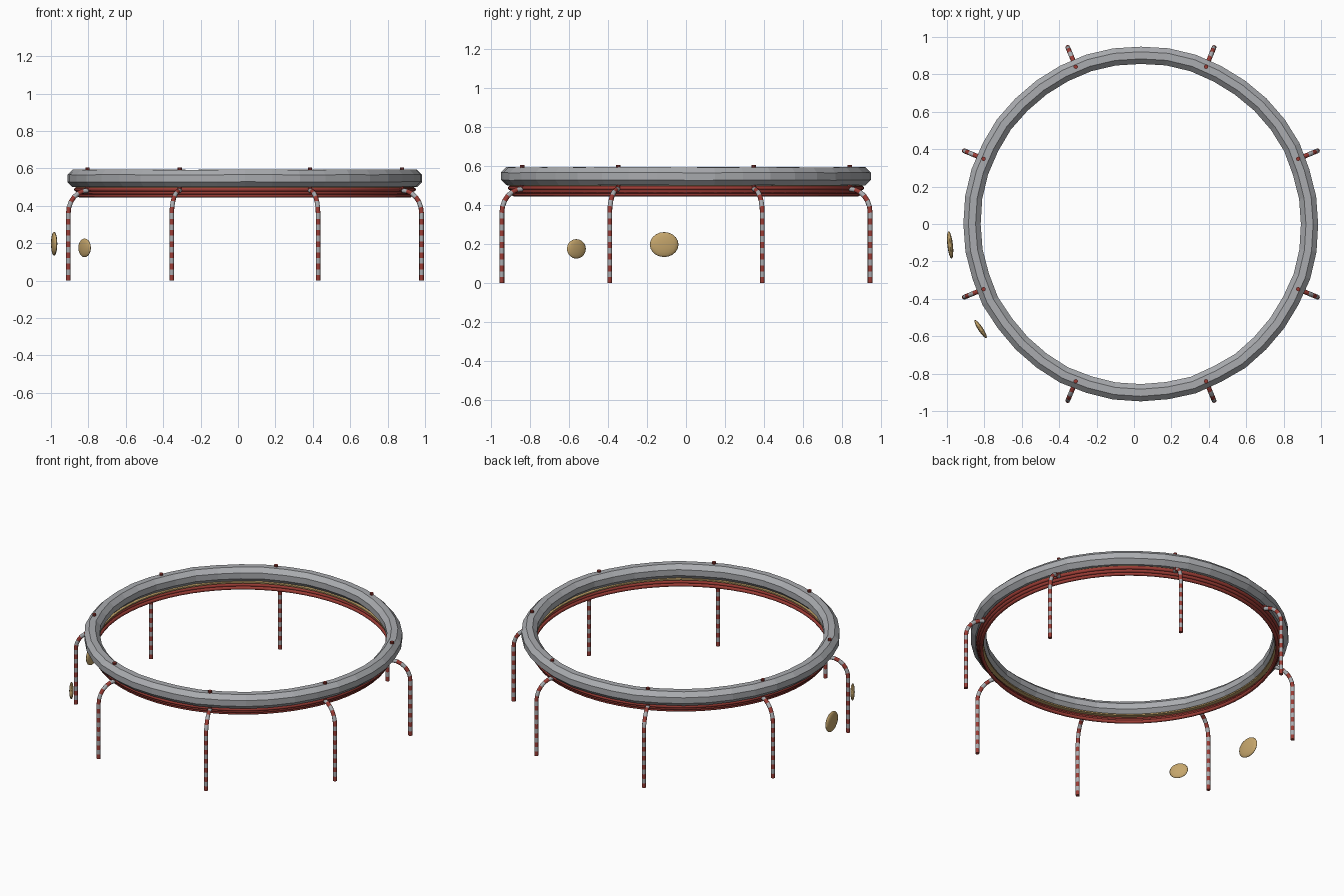
import bpy, bmesh, random
from math import sin, cos, pi, atan2
from mathutils import Vector, Matrix

random.seed(4)
old = bpy.data.objects.get("Cube")
if old:
    bpy.data.objects.remove(old, do_unlink=True)

CENTRE = Vector((0.037, 0, 0))


def material(name, rgb):
    m = bpy.data.materials.new(name)
    m.use_nodes = True
    m.diffuse_color = (*rgb, 1)
    m.node_tree.nodes["Principled BSDF"].inputs["Base Color"].default_value = (*rgb, 1)
    return m


GREY = material("soft grey", (0.40, 0.41, 0.43))
RED = material("dark red", (0.33, 0.045, 0.035))
TAN = material("tan", (0.56, 0.38, 0.15))


def finish(bm, name, mats, smooth):
    bmesh.ops.recalc_face_normals(bm, faces=bm.faces[:])
    for f in bm.faces:
        f.smooth = smooth
    me = bpy.data.meshes.new(name)
    bm.to_mesh(me)
    bm.free()
    for m in mats:
        me.materials.append(m)
    ob = bpy.data.objects.new(name, me)
    bpy.context.collection.objects.link(ob)
    return ob


def ring(name, profile, segments, mat, jitter=0.0, smooth=False):
    """Revolve a closed (radius, height) profile around the centre."""
    bm = bmesh.new()
    loops = []
    for i in range(segments):
        a = 2 * pi * i / segments
        dr, dz = random.uniform(-jitter, jitter), random.uniform(-jitter, jitter) / 2
        loops.append([bm.verts.new(CENTRE + Vector(((r + dr) * cos(a), (r + dr) * sin(a), z + dz)))
                      for r, z in profile])
    n = len(profile)
    for i in range(segments):
        a, b = loops[i], loops[(i + 1) % segments]
        for j in range(n):
            k = (j + 1) % n
            bm.faces.new((a[j], b[j], b[k], a[k]))
    finish(bm, name, [mat], smooth)


def circle(r, z, radius, sides, turn=0.0):
    return [(r + radius * cos(2 * pi * (j + turn) / sides),
             z + radius * sin(2 * pi * (j + turn) / sides)) for j in range(sides)]


def striped_tube(name, path, side, radius, sides=10):
    """Sweep a tube along a planar path, with stripes changing at every point."""
    bm = bmesh.new()
    loops = []
    for i, p in enumerate(path):
        t = (path[min(i + 1, len(path) - 1)] - path[max(i - 1, 0)]).normalized()
        up = t.cross(side)
        loops.append([bm.verts.new(p + radius * (side * cos(2 * pi * j / sides) + up * sin(2 * pi * j / sides)))
                      for j in range(sides)])
    for i in range(len(path) - 1):
        for j in range(sides):
            k = (j + 1) % sides
            f = bm.faces.new((loops[i][j], loops[i][k], loops[i + 1][k], loops[i + 1][j]))
            f.material_index = i % 2
    bm.faces.new(loops[0])
    bm.faces.new(loops[-1]).material_index = (len(path) - 2) % 2
    ob = finish(bm, name, [RED, GREY], True)
    for p in ob.data.polygons:
        p.use_smooth = len(p.vertices) == 4


# Padded top ring, slightly uneven
ring("padded_ring", circle(0.903, 0.547, 0.05, 8, 0.5), 40, GREY, jitter=0.003)

# Stacked red hoops and the thin tan band between them and the padding
for i in range(3):
    ring(f"red_hoop_{i + 1}", circle(0.903 - 0.01 * i, 0.487 - 0.016 * i, 0.011, 8), 72, RED, smooth=True)
ring("tan_band", [(0.868, 0.492), (0.905, 0.492), (0.905, 0.5), (0.868, 0.5)], 72, TAN)

# Bent striped legs and the red pins through the padding
for n in range(8):
    a = pi / 8 + n * pi / 4
    out, side = Vector((cos(a), sin(a), 0)), Vector((-sin(a), cos(a), 0))
    flat = [(1.022, 0.03 * i) for i in range(12)]
    flat += [(0.91 + 0.112 * cos(t * pi / 12), 0.36 + 0.122 * sin(t * pi / 12)) for t in range(7)]
    path = [CENTRE + out * r + Vector((0, 0, z)) for r, z in flat]
    striped_tube(f"leg_{n + 1}", path, side, 0.0125)
    bm = bmesh.new()
    bmesh.ops.create_cone(bm, cap_ends=True, segments=10, radius1=0.0115, radius2=0.0115, depth=0.125,
                          matrix=Matrix.Translation(CENTRE + out * 0.91 + Vector((0, 0, 0.5425))))
    finish(bm, f"pin_{n + 1}", [RED], False)

# Two floating tan discs, each facing outward
for name, spot, size in (("large_disc", (-0.983, -0.112, 0.197), (0.015, 0.074, 0.064)),
                         ("small_disc", (-0.82, -0.562, 0.175), (0.013, 0.058, 0.05))):
    d = Vector(spot) - CENTRE
    bm = bmesh.new()
    bmesh.ops.create_uvsphere(bm, u_segments=16, v_segments=10, radius=1)
    bmesh.ops.transform(bm, verts=bm.verts[:], matrix=Matrix.Translation(spot)
                        @ Matrix.Rotation(atan2(d.y, d.x), 4, "Z") @ Matrix.Diagonal((*size, 1)))
    finish(bm, name, [TAN], True)
